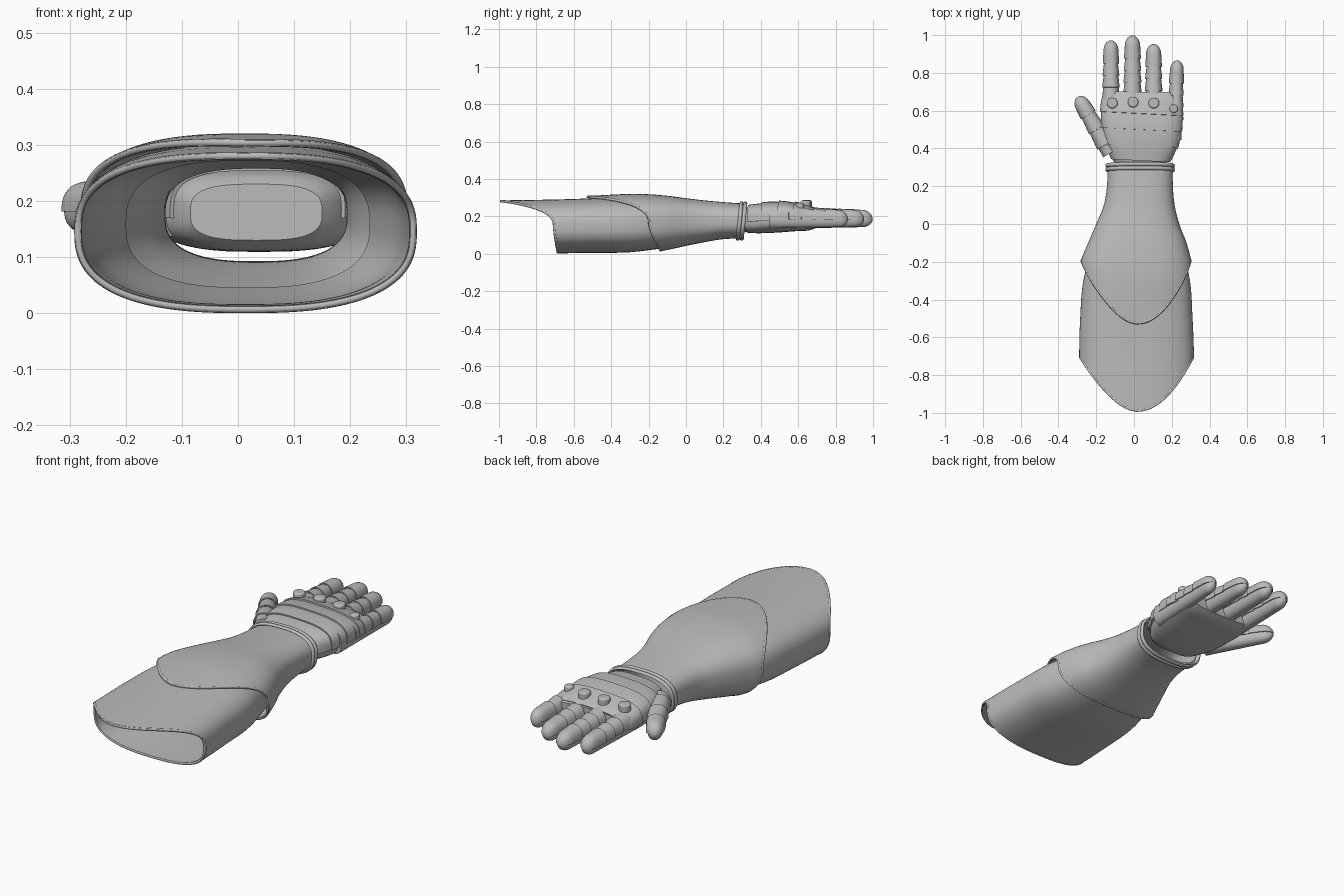
import bpy, bmesh
from math import sin, cos, pi, radians, sqrt
from mathutils import Vector, Matrix

cube = bpy.data.objects.get("Cube")
if cube:
    bpy.data.objects.remove(cube, do_unlink=True)

grey = bpy.data.materials.new("armour grey")
grey.use_nodes = True
grey.diffuse_color = (0.5, 0.5, 0.5, 1)
grey.node_tree.nodes["Principled BSDF"].inputs["Base Color"].default_value = (0.5, 0.5, 0.5, 1)


def finish(ob, thickness=0):
    """Material, wall thickness and smooth shading with sharp edges kept."""
    ob.data.materials.append(grey)
    bpy.ops.object.select_all(action='DESELECT')
    ob.select_set(True)
    bpy.context.view_layer.objects.active = ob
    if thickness:
        mod = ob.modifiers.new("wall", 'SOLIDIFY')
        mod.thickness = thickness
        mod.offset = -1
        bpy.ops.object.modifier_apply(modifier=mod.name)
    bpy.ops.object.shade_smooth_by_angle(angle=radians(40))


def sheet(name, point, rows, cols, start=0.0, end=2 * pi, caps=False, thickness=0, matrix=None):
    """Skin a surface point(t, angle); a full turn is joined into a tube."""
    closed = end - start > 6.28
    count = cols if closed else cols + 1
    bm = bmesh.new()
    rings = [[bm.verts.new(point(i / rows, start + (end - start) * j / cols))
              for j in range(count)] for i in range(rows + 1)]
    for a, b in zip(rings, rings[1:]):
        for j in range(cols):
            k = (j + 1) % count
            bm.faces.new((a[j], b[j], b[k], a[k]))
    if caps:
        bm.faces.new(rings[0])
        bm.faces.new(rings[-1][::-1])
    mesh = bpy.data.meshes.new(name)
    if matrix:
        bm.transform(matrix)
    bm.to_mesh(mesh)
    bm.free()
    ob = bpy.data.objects.new(name, mesh)
    bpy.context.collection.objects.link(ob)
    finish(ob, thickness)
    return ob


def section(stations, y):
    """Smoothly interpolate x0, x1, z0, z1 at y."""
    y = min(max(y, stations[0][0]), stations[-1][0])
    i = max(k for k in range(len(stations) - 1) if stations[k][0] <= y)
    a, b = stations[i], stations[i + 1]
    p, q = stations[max(i - 1, 0)], stations[min(i + 2, len(stations) - 1)]
    h = b[0] - a[0]
    t = (y - a[0]) / h
    out = []
    for c in range(1, 5):
        m0 = (b[c] - p[c]) / (b[0] - p[0]) * h
        m1 = (q[c] - a[c]) / (q[0] - a[0]) * h
        d = b[c] - a[c]
        out.append(a[c] + t * m0 + t * t * (3 * d - 2 * m0 - m1) + t ** 3 * (m0 + m1 - 2 * d))
    return out


def power(v, n):
    return (1 if v >= 0 else -1) * abs(v) ** (2 / n)


def surface(stations, y, angle, n=2.6, off=0.0):
    x0, x1, z0, z1 = section(stations, y)
    return Vector(((x0 + x1) / 2 + ((x1 - x0) / 2 + off) * power(cos(angle), n), y,
                   (z0 + z1) / 2 + ((z1 - z0) / 2 + off) * power(sin(angle), n)))


# Forearm sleeves: rows are y, left, right, bottom, top
CUFF = [(-1.0, -.285, .31, .005, .285), (-.7, -.29, .317, .002, .29), (-.5, -.285, .31, .005, .296),
        (-.3, -.268, .296, .008, .30), (-.08, -.21, .245, .035, .283)]
BRACER = [(-.54, -.285, .31, .0, .308), (-.3, -.287, .31, .0, .32), (-.2, -.282, .304, .003, .318),
          (-.1, -.243, .278, .02, .31), (0, -.2, .24, .042, .297), (.1, -.16, .215, .062, .285),
          (.2, -.143, .206, .078, .276), (.31, -.14, .205, .082, .268)]


def sleeve(name, stations, side, depth, bottom, end):
    """Tube whose near edge runs out to a rounded point on top."""
    def edge(angle):
        if sin(angle) < 0:
            return side + (bottom - side) * abs(sin(angle))
        u = abs(cos(angle)) ** 0.77
        return side - depth * (1 - u ** (2.1 if cos(angle) > 0 else 1.7))

    def point(t, angle):
        y = edge(angle)
        return surface(stations, y + (end - y) * t, angle)
    sheet(name, point, 36, 96, thickness=0.011)
    # rolled rim along the pointed edge
    curve = bpy.data.curves.new(name + "_rim", 'CURVE')
    curve.dimensions = '3D'
    curve.bevel_depth = 0.007
    curve.bevel_resolution = 2
    path = curve.splines.new('POLY')
    path.points.add(95)
    path.use_cyclic_u = True
    for j, p in enumerate(path.points):
        angle = 2 * pi * j / 96
        p.co = (*surface(stations, edge(angle) + 0.005, angle, off=-0.005), 1)
    curve.materials.append(grey)
    rim = bpy.data.objects.new(name + "_rim", curve)
    bpy.context.collection.objects.link(rim)


sleeve("forearm_cuff", CUFF, -.71, .283, -.69, -.08)
sleeve("forearm_bracer", BRACER, -.20, .33, -.14, .30)


# Wrist ring with two raised beads
def wrist(t, angle):
    p = surface(BRACER, 0.277 + 0.042 * t, angle, off=0.003 + 0.008 * sqrt(abs(sin(2 * pi * t))))
    p.y += 0.1 * (p.z - 0.18)
    return p


sheet("wrist_ring", wrist, 16, 80, thickness=0.014)

# Palm
PALM = [(.30, -.085, .15, .13, .23), (.32, -.10, .168, .115, .245), (.36, -.122, .195, .11, .255),
        (.42, -.148, .225, .11, .266), (.50, -.162, .243, .114, .272), (.58, -.168, .25, .12, .267),
        (.66, -.163, .245, .125, .25), (.70, -.15, .235, .14, .235)]
sheet("palm", lambda t, a: surface(PALM, .30 + .40 * t, a, 3), 24, 64, caps=True)

# Overlapping plates on the back of the hand
EDGES = (.335, .41, .50, .585, .69)
for k in range(4):
    def band(t, angle, a=EDGES[k], b=EDGES[k + 1]):
        p = surface(PALM, a + (b + 0.006 - a) * t, angle, 3, 0.012 - 0.007 * t)
        p.y -= 0.05 * (p.x - 0.04)
        return p
    sheet("hand_plate_%d" % (k + 1), band, 8, 40, -0.05, pi + 0.05, thickness=0.008)


# Fingers: a soft lower tube under overlapping rounded plates
def finger(name, matrix, length, width, height, cuts):
    def skin(s, angle, off):
        r = 1 - 0.25 * s
        cap = max(0, 1 - (1 - s) * length / (width * 1.1))
        r *= max(sqrt(1 - min(cap, 1) ** 2), 0.05)
        drop = 0.006 * s
        return Vector(((width * r + off) * power(cos(angle), 2.3), length * s,
                       (height * r + off) * power(sin(angle), 2.3) - drop))

    def tip_dense(t):
        return 1 - (1 - t) ** 2
    sheet(name + "_glove", lambda t, a: skin(tip_dense(t), a, -0.002), 28, 28,
          caps=True, matrix=matrix)
    for k, (a, b) in enumerate(zip(cuts, cuts[1:])):
        def plate(t, angle, a=a, b=b):
            t2 = tip_dense(t) if b == 1 else t
            return skin(a + (b - a) * t2, angle, 0.007 - 0.006 * t)
        sheet("%s_plate_%d" % (name, k + 1), plate, 10, 20, -0.05, pi + 0.05,
              thickness=0.005, matrix=matrix)


FINGERS = {"index": (-.122, .972, .044), "middle": (-.008, .998, .046),
           "ring": (.104, .953, .045), "little": (.214, .866, .040)}
for name, (x, tip, width) in FINGERS.items():
    base = tip - 0.42
    cuts = [0.25, 0.41, 0.56, 0.71, 1]
    lean = Matrix.Rotation(radians(-2 if name == "little" else 0), 4, 'Z')
    finger(name + "_finger", Matrix.Translation((x, base, 0.19)) @ lean, 0.42, width, 0.057, cuts)

thumb = Matrix.Translation((-.125, .375, .19)) @ Matrix.Rotation(radians(30), 4, 'Z')
finger("thumb", thumb, 0.345, 0.046, 0.056, [0.15, 0.42, 0.68, 1])

# Round knuckle studs
for name, (x, y, z) in {"index": (-.115, .64, .262), "middle": (-.005, .645, .266),
                        "ring": (.105, .64, .264), "little": (.21, .61, .252)}.items():
    bpy.ops.mesh.primitive_cylinder_add(vertices=32, radius=0.028 if name != "little" else 0.022,
                                        depth=0.04, location=(x, y, z))
    stud = bpy.context.object
    stud.name = name + "_knuckle_stud"
    bevel = stud.modifiers.new("round", 'BEVEL')
    bevel.width = 0.008
    bevel.segments = 3
    finish(stud)
